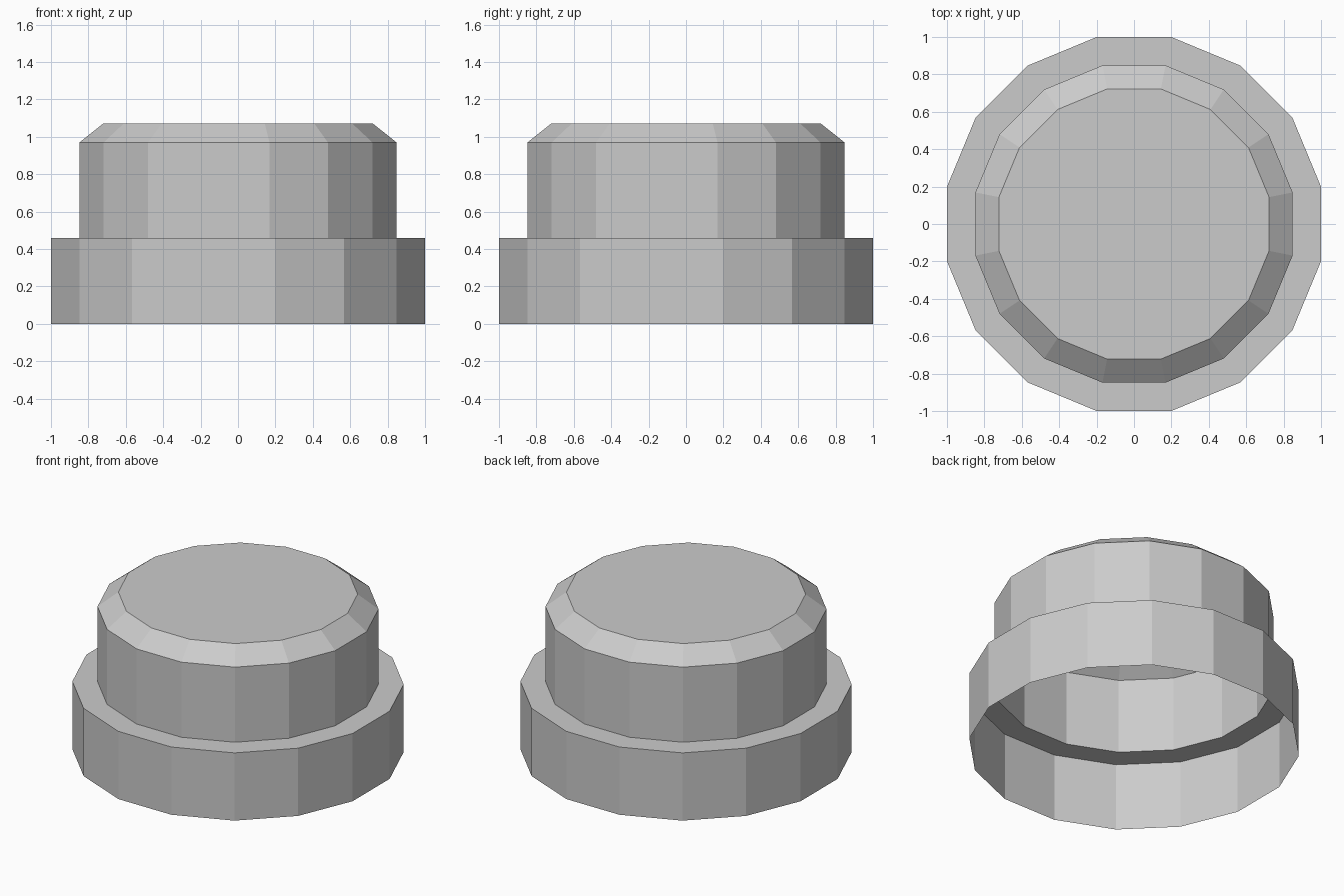
import bpy
import bmesh
import math

cube = bpy.data.objects.get("Cube")
if cube:
    bpy.data.objects.remove(cube, do_unlink=True)

SIDES = 16

grey = bpy.data.materials.new("plain grey")
grey.use_nodes = True
colour = (0.6, 0.6, 0.6, 1)
grey.diffuse_color = colour
grey.node_tree.nodes["Principled BSDF"].inputs["Base Color"].default_value = colour


def shell(name, profile, capped=False):
    """Flat-sided open shell from (flat radius, height) rings, bottom to top."""
    bm = bmesh.new()
    rings = []
    for flat, z in profile:
        r = flat / math.cos(math.pi / SIDES)
        angles = [2 * math.pi * (i + 0.5) / SIDES for i in range(SIDES)]
        rings.append([bm.verts.new((r * math.cos(a), r * math.sin(a), z)) for a in angles])
    for low, high in zip(rings, rings[1:]):
        for i in range(SIDES):
            j = (i + 1) % SIDES
            bm.faces.new((low[i], low[j], high[j], high[i]))
    if capped:
        bm.faces.new(rings[-1])
    mesh = bpy.data.meshes.new(name)
    bm.to_mesh(mesh)
    bm.free()
    mesh.materials.append(grey)
    obj = bpy.data.objects.new(name, mesh)
    bpy.context.collection.objects.link(obj)
    return obj


# Wide lower ring with its flat ledge, open underneath
shell("base_ring", [(1, 0), (1, 0.46), (0.848, 0.46)])

# Narrower cap with a sloped rim and flat top, hollow inside
shell("upper_cap", [(0.848, 0.46), (0.848, 0.97), (0.722, 1.07)], capped=True)
